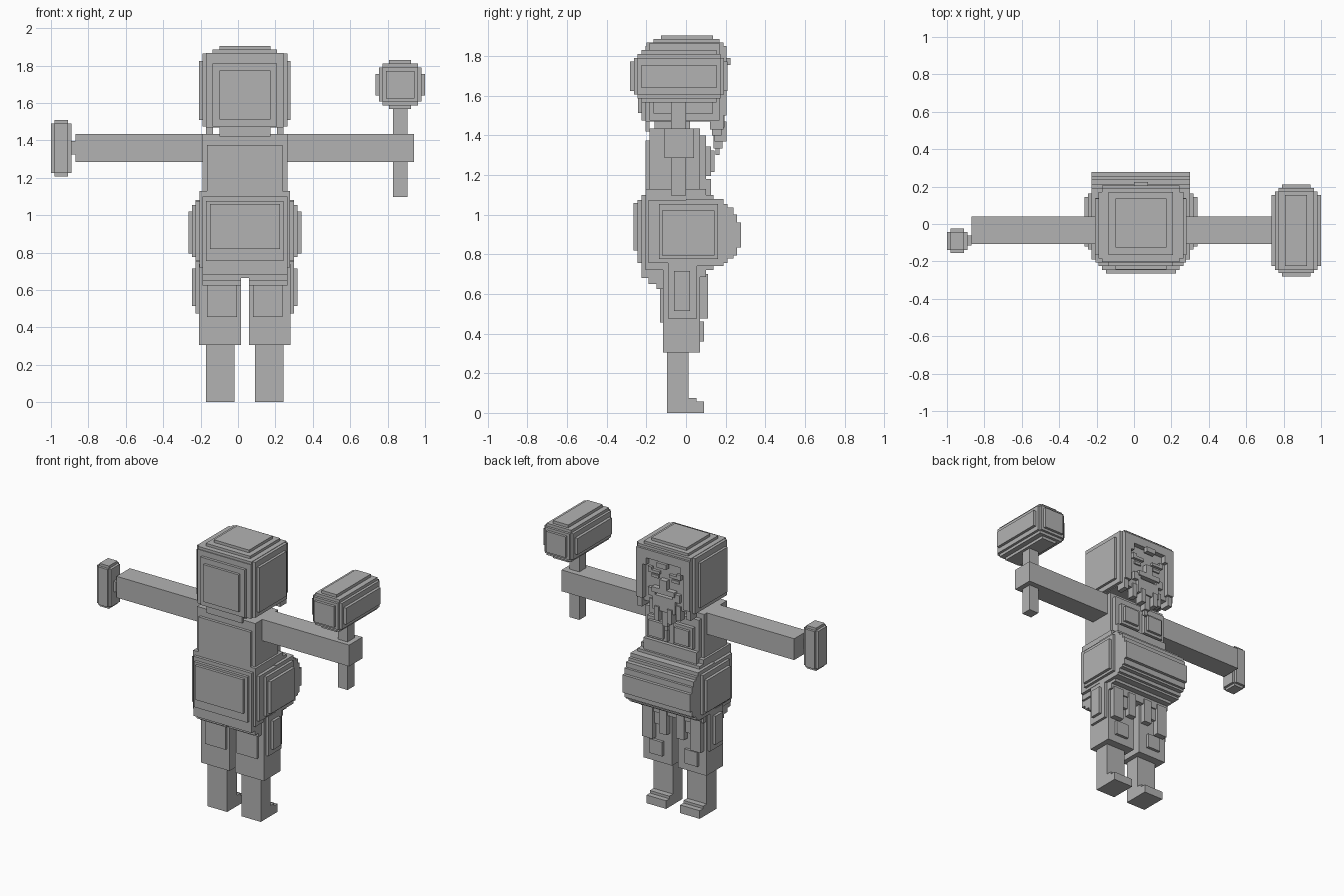
import bpy
import bmesh
from itertools import product

CX = 0.037  # symmetry plane of the figure

grey = bpy.data.materials.new("plain grey")
grey.diffuse_color = (0.45, 0.45, 0.45, 1)


def flip(b):
    return (2 * CX - b[1], 2 * CX - b[0]) + tuple(b[2:])


def part(name, boxes, mirror=False):
    """Fuse blocks (x0, x1, y0, y1, z0, z1) into one clean outer shell."""
    boxes = list(boxes)
    if mirror:
        boxes += [flip(b) for b in boxes]
    boxes = [tuple(round(v, 3) for v in b) for b in boxes]
    cuts = [sorted({v for b in boxes for v in b[2 * a:2 * a + 2]}) for a in range(3)]
    filled = set()
    for b in boxes:
        spans = [range(cuts[a].index(b[2 * a]), cuts[a].index(b[2 * a + 1])) for a in range(3)]
        filled.update(product(*spans))
    bm = bmesh.new()
    verts = {}

    def corner(i):
        if i not in verts:
            verts[i] = bm.verts.new([cuts[a][i[a]] for a in range(3)])
        return verts[i]

    for cell in filled:
        for a in range(3):
            u, w = (a + 1) % 3, (a + 2) % 3
            for side in (0, 1):
                near = list(cell)
                near[a] += 2 * side - 1
                if tuple(near) in filled:
                    continue
                ring = []
                for du, dw in ((0, 0), (1, 0), (1, 1), (0, 1)):
                    i = list(cell)
                    i[a] += side
                    i[u] += du
                    i[w] += dw
                    ring.append(corner(tuple(i)))
                bm.faces.new(ring if side else ring[::-1])
    mesh = bpy.data.meshes.new(name)
    bm.to_mesh(mesh)
    bm.free()
    mesh.materials.append(grey)
    ob = bpy.data.objects.new(name, mesh)
    bpy.context.collection.objects.link(ob)
    return ob


# Head: core with stepped plates on the top, back and sides
part("head", [
    (-0.17, 0.244, -0.205, 0.17, 1.47, 1.85),
    (-0.10, 0.174, -0.126, 0.136, 1.8, 1.905),
    (-0.135, 0.209, -0.165, 0.17, 1.8, 1.886),
    (-0.17, 0.244, -0.2, 0.19, 1.8, 1.868),
    (-0.10, 0.174, -0.242, 0, 1.513, 1.775),
    (-0.135, 0.209, -0.224, 0, 1.475, 1.812),
    (-0.208, 0.282, -0.165, 0.135, 1.51, 1.825),
    (-0.19, 0.264, -0.185, 0.17, 1.475, 1.865),
])
part("hood_rim", [
    (-0.17, -0.12, 0.15, 0.205, 1.5, 1.85),
    (-0.12, -0.095, 0.15, 0.205, 1.74, 1.85),
    (-0.095, 0.04, 0.15, 0.205, 1.79, 1.85),
    (-0.17, -0.135, 0.12, 0.19, 1.43, 1.5),
], mirror=True)
part("hood_crest", [(0.0, 0.074, 0.19, 0.224, 1.755, 1.79)])
part("brow", [(-0.09, 0.0, 0.15, 0.19, 1.69, 1.71),
              (-0.09, -0.06, 0.15, 0.19, 1.71, 1.728)], mirror=True)
part("eye", [(-0.07, -0.015, 0.15, 0.18, 1.655, 1.675)], mirror=True)
part("nose", [(0.01, 0.064, 0.15, 0.205, 1.6, 1.665)])

# Moustache and hanging beard strands
part("moustache", [(-0.05, 0.04, 0.15, 0.205, 1.565, 1.6),
                   (-0.085, -0.03, 0.15, 0.195, 1.53, 1.585)], mirror=True)
part("beard", [
    (-0.05, 0.124, 0.13, 0.195, 1.44, 1.545),
    (-0.03, 0.005, 0.145, 0.205, 1.37, 1.47),
    (0.069, 0.104, 0.145, 0.205, 1.37, 1.47),
    (0.015, 0.059, 0.14, 0.185, 1.335, 1.47),
    (0.025, 0.05, 0.15, 0.17, 1.3, 1.36),
    (-0.085, -0.05, 0.13, 0.18, 1.4, 1.5),
    (0.124, 0.159, 0.13, 0.18, 1.4, 1.5),
])
part("nape_hair", [(-0.10, 0.04, -0.205, -0.185, 1.42, 1.5)], mirror=True)
part("neck", [(-0.10, 0.174, -0.16, 0.02, 1.4, 1.5)])

# Torso with chest plates
part("torso", [
    (-0.19, 0.264, -0.185, 0.07, 1.09, 1.435),
    (-0.165, 0.239, -0.205, 0, 1.09, 1.375),
    (-0.17, 0.244, 0, 0.10, 1.09, 1.4),
    (-0.17, 0.244, 0, 0.125, 1.1, 1.18),
])
part("chest_plate", [(-0.14, 0.015, 0.05, 0.125, 1.195, 1.345),
                     (-0.12, -0.005, 0.05, 0.143, 1.215, 1.325)], mirror=True)

# Big belly: ledges to the front, plates on the back and sides
ledges = [(0.278, 0.835, 0.96), (0.257, 0.795, 1.0), (0.24, 0.78, 1.035), (0.21, 0.755, 1.055),
          (0.19, 0.74, 1.08), (0.14, 0.72, 1.10), (0.10, 0.685, 1.13)]
belly = [(-0.226, 0.30, 0, y, z0, z1) for y, z0, z1 in ledges[:5]]
belly += [(-0.205, 0.279, 0, y, z0, z1) for y, z0, z1 in ledges[5:]]
belly += [
    (-0.205, 0.279, -0.205, 0.1, 0.72, 1.13),
    (-0.15, 0.224, -0.265, 0, 0.82, 1.06),
    (-0.17, 0.244, -0.245, 0, 0.755, 1.075),
    (-0.19, 0.264, -0.225, 0, 0.68, 1.1),
    (-0.265, 0.339, -0.12, 0.145, 0.795, 1.02),
    (-0.245, 0.319, -0.137, 0.162, 0.777, 1.055),
    (-0.226, 0.30, -0.19, 0.19, 0.757, 1.075),
]
part("belly", belly)
part("hips", [(-0.19, 0.264, -0.19, 0.1, 0.665, 0.74)])

# Arms
for name, x0, x1 in (("left_arm", -0.87, -0.19), ("right_arm", 0.264, 0.94)):
    part(name, [(x0, x1, -0.108, 0.04, 1.285, 1.435)])

# Thighs with raised pads, then shins and feet
part("thighs", [
    (-0.208, 0.015, -0.115, 0.07, 0.305, 0.74),
    (-0.19, 0.015, -0.15, 0, 0.625, 0.7),
    (-0.19, 0.015, -0.19, 0, 0.65, 0.7),
    (-0.165, -0.005, -0.132, 0, 0.455, 0.65),
    (-0.245, -0.1, -0.06, 0.02, 0.515, 0.715),
    (-0.226, -0.1, -0.09, 0.055, 0.475, 0.755),
    (-0.19, -0.11, 0, 0.11, 0.475, 0.7),
    (-0.06, 0.0, 0, 0.11, 0.53, 0.7),
    (-0.11, -0.06, 0, 0.09, 0.58, 0.7),
    (-0.15, -0.05, 0, 0.09, 0.36, 0.46),
], mirror=True)
part("shins", [(-0.17, -0.018, -0.095, 0.013, 0, 0.305)], mirror=True)
part("feet", [(-0.17, -0.018, 0.013, 0.09, 0, 0.057),
              (-0.17, -0.018, 0.013, 0.053, 0, 0.075)], mirror=True)

# Hammer with a stepped, rounded head
part("hammer_handle", [(0.83, 0.905, -0.075, 0.0, 1.097, 1.6)])
part("hammer_head", [
    (0.735, 1.0, -0.225, 0.155, 1.64, 1.755),
    (0.755, 0.98, -0.245, 0.175, 1.607, 1.79),
    (0.772, 0.962, -0.245, 0.175, 1.587, 1.81),
    (0.808, 0.925, -0.225, 0.155, 1.567, 1.83),
    (0.772, 0.962, -0.263, 0.192, 1.607, 1.79),
    (0.79, 0.944, -0.282, 0.21, 1.625, 1.772),
])

# Small block held at the other hand
part("hand_peg", [(-0.9, -0.87, -0.115, -0.062, 1.325, 1.397)])
part("hand_block", [
    (-1.0, -0.89, -0.138, -0.042, 1.225, 1.49),
    (-0.982, -0.908, -0.155, -0.025, 1.225, 1.49),
    (-0.982, -0.908, -0.138, -0.042, 1.207, 1.508),
])
